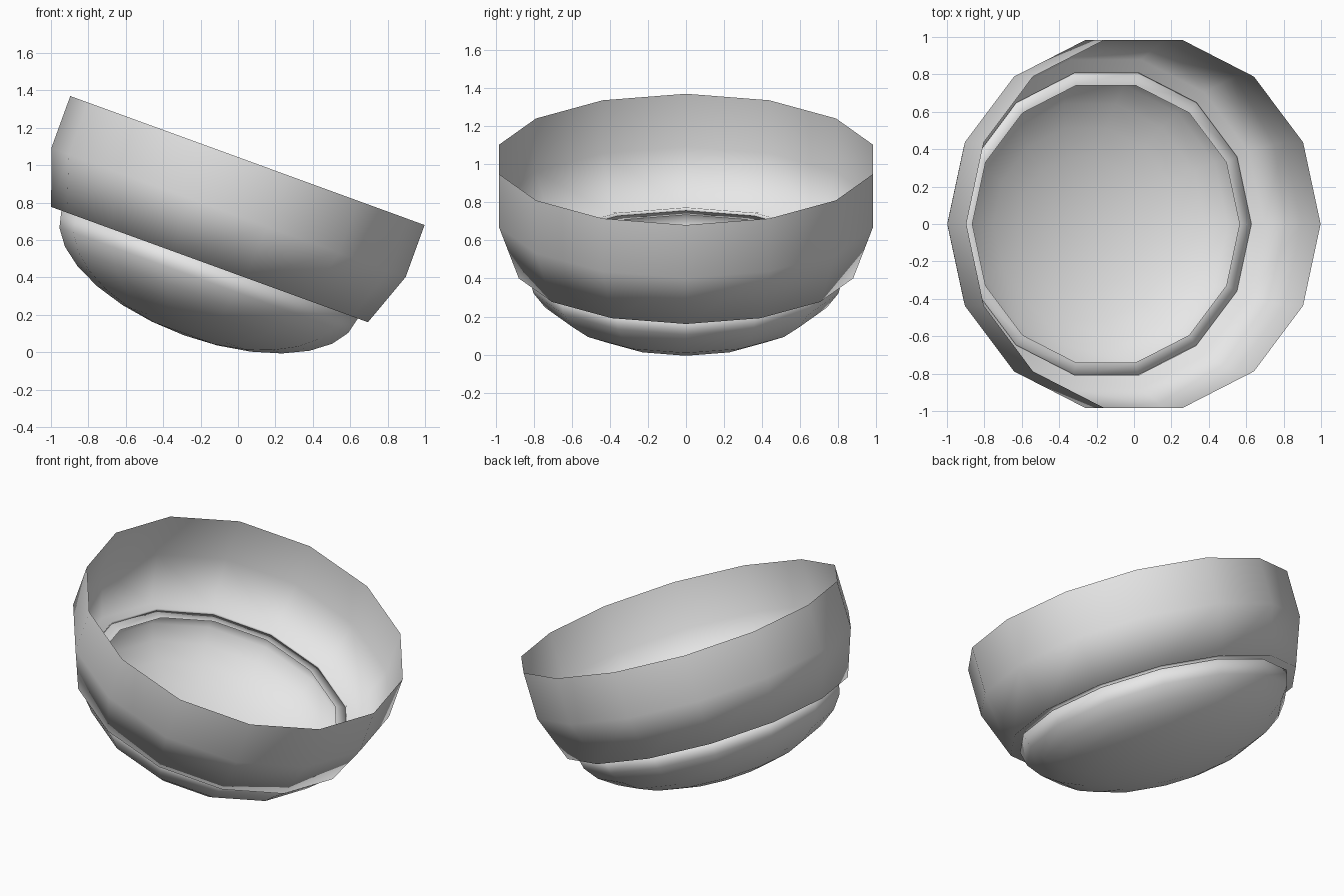
import bpy, bmesh, math
from mathutils import Matrix

if "Cube" in bpy.data.objects:
    bpy.data.objects.remove(bpy.data.objects["Cube"])

SEG = 14
# shared tilted axis: 20 degrees about y, origin where cup and dish meet
POSE = Matrix.Translation((-0.152, 0, 0.469)) @ Matrix.Rotation(math.radians(20), 4, 'Y')

clay = bpy.data.materials.new("plain_grey")
clay.diffuse_color = (0.8, 0.8, 0.8, 1)
clay.use_nodes = True
clay.node_tree.nodes["Principled BSDF"].inputs["Base Color"].default_value = clay.diffuse_color


def lathe(name, profile):
    """Revolve (radius, height) points; radius 0 becomes a single pole."""
    bm = bmesh.new()
    rings = []
    for r, h in profile:
        if r < 1e-6:
            rings.append([bm.verts.new((0, 0, h))] * SEG)
        else:
            rings.append([bm.verts.new((r * math.cos(i * math.tau / SEG),
                                        r * math.sin(i * math.tau / SEG), h))
                          for i in range(SEG)])
    for a, b in zip(rings, rings[1:]):
        for i in range(SEG):
            j = (i + 1) % SEG
            quad = list(dict.fromkeys((a[i], a[j], b[j], b[i])))
            bm.faces.new(quad).smooth = True
    # profiles run bottom to top, so this winding already faces outwards
    me = bpy.data.meshes.new(name)
    bm.to_mesh(me)
    bm.free()
    me.transform(POSE)
    me.materials.append(clay)
    ob = bpy.data.objects.new(name, me)
    bpy.context.collection.objects.link(ob)
    return ob


# upper cup: open sheet with a small lip folded in at its base
lathe("upper_cup", [(0.828, 0.004), (0.828, 0.022), (0.901, 0.0),
                    (1.008, 0.296), (1.008, 0.592)])

# lower dish: flattened half sphere with its rim folded in
R, DEPTH = 0.843, 0.402
half = [(R * math.cos(k * math.pi / 14), -DEPTH * math.sin(k * math.pi / 14))
        for k in range(7, -1, -1)]
lathe("lower_dish", half + [(0.76, 0.005)])
